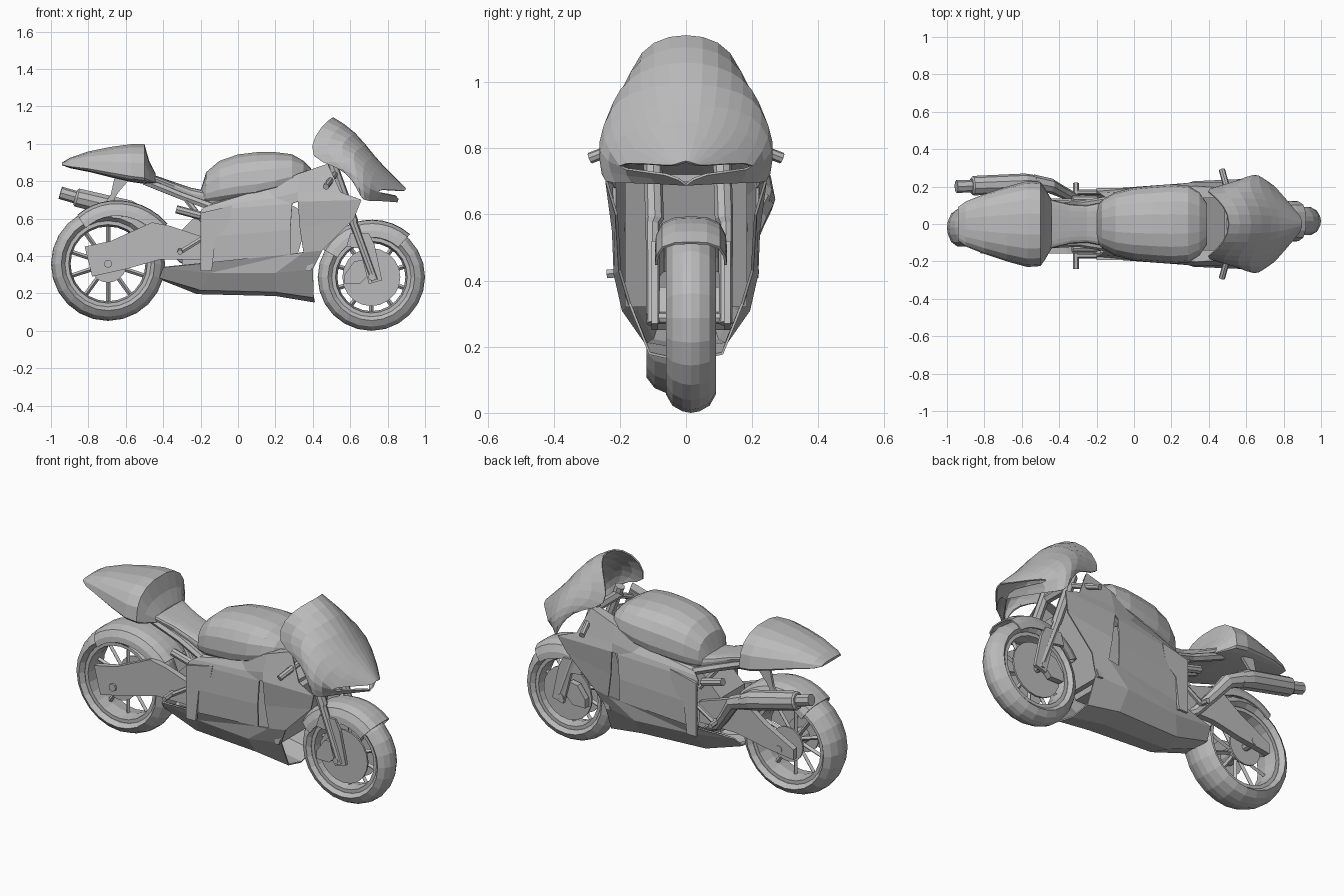
import bpy
import bmesh
from math import sin, cos, pi, radians, copysign
from mathutils import Vector

default_cube = bpy.data.objects.get("Cube")
if default_cube:
    bpy.data.objects.remove(default_cube)

grey = bpy.data.materials.new("plain_grey")
grey.use_nodes = True
grey.diffuse_color = (0.5, 0.5, 0.5, 1)
grey.node_tree.nodes["Principled BSDF"].inputs["Base Color"].default_value = grey.diffuse_color


def grid(name, rows, wrap=False, loop=False, caps=False, thick=0, mirror=False, rounded=False, skip=()):
    """Skin rows of points: wrap closes each row, loop joins the last row to the first."""
    bm = bmesh.new()
    verts = [[bm.verts.new(p) for p in row] for row in rows]
    row_count, col_count = len(rows), len(rows[0])
    for i in range(row_count if loop else row_count - 1):
        lower, upper = verts[i], verts[(i + 1) % row_count]
        for j in range(col_count if wrap else col_count - 1):
            if (i, j) not in skip:
                k = (j + 1) % col_count
                bm.faces.new((lower[j], lower[k], upper[k], upper[j]))
    if caps:
        bm.faces.new(verts[0])
        bm.faces.new(verts[-1])
    bmesh.ops.recalc_face_normals(bm, faces=bm.faces)
    mesh = bpy.data.meshes.new(name)
    bm.to_mesh(mesh)
    bm.free()
    mesh.materials.append(grey)
    obj = bpy.data.objects.new(name, mesh)
    bpy.context.collection.objects.link(obj)
    if mirror:
        mod = obj.modifiers.new("mirror", 'MIRROR')
        mod.use_axis = (False, True, False)
    if rounded:
        obj.modifiers.new("rounding", 'SUBSURF').levels = 1
        obj.modifiers["rounding"].render_levels = 1
    if thick:
        mod = obj.modifiers.new("shell", 'SOLIDIFY')
        mod.thickness = thick
        mod.offset = 0
    return obj


def loft(name, stations, power=0.8, waist=0.35, count=18):
    """Rounded body along x; each station is (x, bottom, top, half width)."""
    rows = []
    for x, low, high, width in stations:
        middle = low + waist * (high - low)
        row = []
        for k in range(count):
            c, s = cos(2 * pi * k / count), sin(2 * pi * k / count)
            y = width * copysign(abs(c) ** power, c)
            rise = copysign(abs(s) ** power, s)
            row.append((x, y, middle + rise * (high - middle if s > 0 else middle - low)))
        rows.append(row)
    return grid(name, rows, wrap=True, caps=True)


def rod(name, points, radii, sides=8):
    """Tube through points with one radius, or one radius for each point."""
    points = [Vector(p) for p in points]
    if not isinstance(radii, (list, tuple)):
        radii = [radii] * len(points)
    rows = []
    for i, (p, r) in enumerate(zip(points, radii)):
        along = points[min(i + 1, len(points) - 1)] - points[max(i - 1, 0)]
        turn = along.to_track_quat('Z', 'Y')
        rows.append([p + turn @ Vector((r * cos(2 * pi * k / sides), r * sin(2 * pi * k / sides), 0))
                     for k in range(sides)])
    return grid(name, rows, wrap=True, caps=True)


def plate(name, outline, y, thick):
    """Side-view outline extruded across y."""
    return grid(name, [[(x, y + side * thick / 2, z) for x, z in outline] for side in (-1, 1)],
                wrap=True, caps=True)


def lathe(name, centre, profile, segments=24):
    """Ring around the wheel axis from (radius, y) points."""
    cx, cy, cz = centre
    rows = []
    for k in range(segments):
        a = 2 * pi * k / segments
        rows.append([(cx + r * cos(a), cy + y, cz + r * sin(a)) for r, y in profile])
    return grid(name, rows, wrap=True, loop=True)


def arch(name, centre, radii, angles, width, drop, steps=10):
    """Mudguard shell curved over a wheel."""
    cx, cy, cz = centre
    rows = []
    for k in range(steps + 1):
        f = k / steps
        a = radians(angles[0] + f * (angles[1] - angles[0]))
        base = radii[0] + f * (radii[1] - radii[0])
        row = []
        for t in (-1, -0.85, -0.6, -0.3, 0, 0.3, 0.6, 0.85, 1):
            r = base - drop * abs(t) ** 3
            row.append((cx + r * cos(a), cy + width * sin(t * pi / 2), cz + r * sin(a)))
        rows.append(row)
    return grid(name, rows, thick=0.008)


def wheel(label, centre, radius, width, disc):
    cx, cy, cz = centre
    inner = radius - 0.075
    side = [(inner, 0.75), (radius - 0.055, 1), (radius - 0.022, 0.75), (radius - 0.005, 0.35)]
    tyre = [(r, -width * y) for r, y in side] + [(r, width * y) for r, y in reversed(side)]
    tyre.insert(len(side), (radius, 0))
    lathe(label + "_tyre", centre, tyre)
    rim = width * 0.72
    lathe(label + "_rim", centre, [(inner + 0.005, -rim), (inner + 0.005, rim),
                                   (inner - 0.02, rim), (inner - 0.03, 0), (inner - 0.02, -rim)])
    rod(label + "_hub", [(cx, cy - rim, cz), (cx, cy + rim, cz)], 0.045, 12)
    for k in range(10):
        a = 2 * pi * (k + 0.5) / 10
        ends = [(cx + r * cos(a), cy, cz + r * sin(a)) for r in (0.03, inner - 0.01)]
        rod(label + "_spoke", ends, 0.012, 4)
    for s in (-1, 1):
        y = cy + s * rim
        rod(label + "_brake_disc", [(cx, y - 0.005, cz), (cx, y + 0.005, cz)], disc, 20)


# Wheels and mudguards
front = (0.713, 0.015, 0.287)
rear = (-0.695, -0.02, 0.358)
wheel("front", front, 0.287, 0.075, 0.155)
wheel("rear", rear, 0.305, 0.1, 0.1)
arch("front_mudguard", front, (0.305, 0.3), (48, 150), 0.105, 0.09)
arch("rear_hugger", rear, (0.38, 0.305), (34, 122), 0.115, 0.08)

# Lower fairing with side vents, from keel to tank edge
fairing = [
    [(-.42, 0, .28), (-.22, 0, .2), (.2, 0, .19), (.41, 0, .155)],
    [(-.42, .08, .285), (-.2, .1, .22), (.2, .12, .21), (.405, .11, .18)],
    [(-.4, .13, .34), (-.15, .15, .31), (.2, .19, .31), (.4, .17, .33)],
    [(-.2, .17, .36), (.28, .21, .41), (.35, .215, .42), (.45, .2, .43)],
    [(-.19, .18, .5), (.28, .215, .54), (.33, .22, .55), (.62, .21, .6)],
    [(-.2, .17, .64), (.29, .215, .68), (.32, .225, .69), (.66, .24, .7)],
    [(-.18, .16, .66), (.2, .205, .71), (.32, .22, .74), (.55, .22, .74)],
    [(-.15, .14, .67), (.15, .19, .76), (.33, .2, .84), (.48, .19, .89)],
    [(-.15, .1, .68), (.15, .15, .78), (.33, .14, .84), (.46, .14, .88)],
]
grid("lower_fairing", fairing, thick=0.008, mirror=True, skip={(3, 1), (4, 1)})

# Nose cowl with windscreen and front air intakes
cowl = [
    [(.895, 0, .76), (.82, 0, .84), (.74, 0, .92), (.63, 0, 1.075), (.52, 0, 1.145)],
    [(.895, .015, .755), (.81, .06, .835), (.73, .09, .91), (.61, .1, 1.06), (.48, .1, 1.125)],
    [(.89, .03, .75), (.79, .135, .81), (.69, .17, .91), (.56, .18, 1.02), (.41, .165, 1.05)],
    [(.885, .045, .745), (.75, .2, .76), (.67, .235, .88), (.56, .22, .97), (.375, .18, .92)],
    [(.87, .04, .725), (.74, .21, .735), (.66, .28, .79), (.62, .26, .84), (.53, .22, .88)],
    [(.85, 0, .69), (.72, .18, .7), (.67, .25, .69), (.64, .255, .75), (.61, .24, .82)],
]
grid("nose_cowl", cowl, thick=0.008, mirror=True, rounded=True, skip={(3, 0)})

# Tank, seat and tail
loft("fuel_tank", [(-.2, .67, .75, .09), (-.17, .67, .85, .13), (-.1, .67, .91, .17),
                   (0, .68, .945, .195), (.1, .69, .957, .205), (.2, .72, .957, .213),
                   (.29, .76, .945, .205), (.35, .8, .91, .17), (.39, .82, .87, .11)])
loft("seat", [(-.53, .79, .88, .16), (-.44, .785, .83, .13), (-.34, .74, .795, .105),
              (-.25, .69, .765, .1), (-.15, .66, .745, .12), (0, .64, .72, .17)], 0.6, 0.6)
loft("tail_hump", [(-.94, .885, .9, .09), (-.9, .87, .925, .12), (-.8, .85, .96, .16),
                   (-.68, .82, .985, .2), (-.57, .795, 1, .23), (-.5, .785, 1, .225),
                   (-.475, .785, .91, .19), (-.44, .785, .84, .13)], 0.8, 0.15)

# Engine and radiator
plate("engine", [(-.3, .34), (.3, .34), (.38, .62), (.2, .72), (-.18, .66), (-.3, .54)], 0, 0.22)
plate("radiator", [(.36, .32), (.39, .32), (.54, .7), (.5, .7)], 0, 0.37)

# Fork clamp and axles
rod("fork_clamp", [(.51, -.12, .85), (.51, .12, .85)], 0.025, 6)
rod("rear_axle", [(-.695, -.17, .358), (-.695, .14, .358)], 0.022)
rod("front_axle", [(.713, -.12, .287), (.713, .14, .287)], 0.018)

# Swingarm, with a deeper end on the right
swingarm_front = [(-.46, .58), (-.36, .56), (-.18, .5), (-.18, .38), (-.42, .38)]
plate("left_swingarm", swingarm_front + [(-.6, .345), (-.79, .32), (-.79, .38), (-.6, .48)], 0.12, 0.035)
plate("right_swingarm", swingarm_front + [(-.6, .33), (-.78, .29), (-.82, .45), (-.68, .48)], -0.14, 0.035)

# Paired parts
heel_guard = [(-.2, .63), (-.2, .32), (-.14, .32), (-.12, .5), (-.05, .56), (-.03, .67)]
caliper = [(.57, .25), (.65, .25), (.7, .3), (.67, .38), (.62, .37), (.57, .3)]
fork_guard = [(.7, .25), (.77, .27), (.76, .32), (.73, .46), (.7, .52), (.6, .52), (.58, .45), (.65, .44)]
for s, side in ((1, "left"), (-1, "right")):
    plate(side + "_heel_guard", heel_guard, s * 0.185, 0.015)
    plate(side + "_brake_caliper", caliper, s * 0.085 + 0.015, 0.035)
    plate(side + "_fork_guard", fork_guard, s * 0.11 + 0.015, 0.02)
    rod(side + "_fork_leg", [(.73, s * .11 + .01, .27), (.62, s * .11 + .01, .57),
                             (.615, s * .105 + .01, .585), (.5, s * .105, .9)],
        [0.02, 0.022, 0.028, 0.028])
    rod(side + "_handlebar", [(.52, s * .11, .84), (.47, s * .29, .77)], 0.017)
    rod(side + "_footpeg", [(-.31, s * .12, .43), (-.31, s * .23 - .01, .42)], 0.015, 6)
    rod(side + "_peg_bracket", [(-.31, s * .17, .42), (-.18, s * .17, .5)], 0.014, 6)
    rod(side + "_subframe_tube", [(-.5, s * .11, .8), (-.3, s * .1, .72), (-.05, s * .14, .63)], 0.022, 6)
    rod(side + "_subframe_strut", [(-.29, s * .1, .72), (-.18, s * .13, .58)], 0.015, 6)
    rod(side + "_reservoir", [(-.33, s * .13, .65), (-.2, s * .13, .615)], 0.022)

# Exhaust on the left, hung from the tail
rod("exhaust_pipe", [(-.54, .22, .63), (-.45, .205, .59), (-.38, .17, .49), (-.3, .13, .39), (-.2, .08, .34)],
    [0.045, 0.04, 0.032, 0.028, 0.028])
rod("muffler", [(-.87, .205, .715), (-.86, .205, .712), (-.58, .215, .645), (-.52, .215, .62)],
    [0.042, 0.052, 0.055, 0.045], 10)
rod("muffler_tip", [(-.95, .2, .738), (-.86, .203, .712)], 0.034)
plate("exhaust_hanger", [(-.58, .81), (-.66, .82), (-.68, .73), (-.72, .67), (-.68, .67), (-.64, .74)], 0.16, 0.015)
